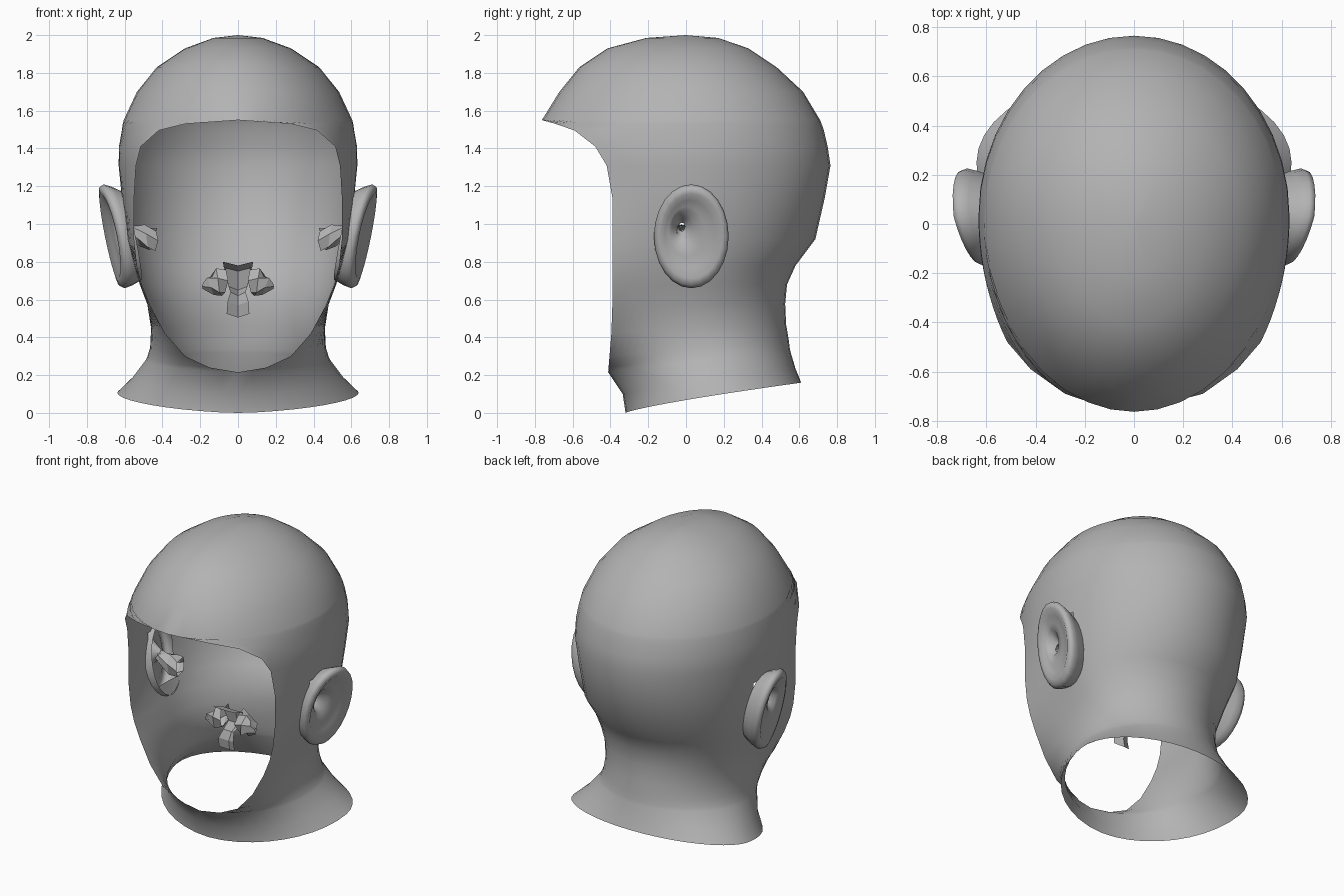
import bpy, bmesh, math, random
from mathutils import Vector

random.seed(4)
if "Cube" in bpy.data.objects:
    bpy.data.objects.remove(bpy.data.objects["Cube"], do_unlink=True)


def make_material(name, rgb):
    mat = bpy.data.materials.new(name)
    mat.use_nodes = True
    colour = (*rgb, 1.0)
    mat.diffuse_color = colour
    mat.node_tree.nodes["Principled BSDF"].inputs["Base Color"].default_value = colour
    return mat


GREY = make_material("matte grey", (0.45, 0.45, 0.45))


def loft(name, rings, closed, smooth, drop=None):
    """Skin a surface over rings with equal point counts; drop removes faces by rule."""
    bm = bmesh.new()
    rows = [[bm.verts.new(p) for p in ring] for ring in rings]
    for low, high in zip(rows, rows[1:]):
        count = len(low)
        for i in range(count if closed else count - 1):
            j = (i + 1) % count
            bm.faces.new((low[i], low[j], high[j], high[i]))
    if drop:
        doomed = [f for f in bm.faces if drop(f.calc_center_median())]
        bmesh.ops.delete(bm, geom=doomed, context="FACES")
    bmesh.ops.remove_doubles(bm, verts=bm.verts, dist=0.0015)
    bmesh.ops.recalc_face_normals(bm, faces=bm.faces)
    for face in bm.faces:
        face.smooth = smooth
    mesh = bpy.data.meshes.new(name)
    bm.to_mesh(mesh)
    bm.free()
    mesh.materials.append(GREY)
    obj = bpy.data.objects.new(name, mesh)
    bpy.context.collection.objects.link(obj)
    return obj


# Head shell: height, half width, widest y, back y, front y, half width of face opening
SECTIONS = [
    (0, .64, .25, .61, -.32, 0),
    (.1, .56, .18, .58, -.335, 0),
    (.215, .49, .11, .555, -.412, 0),
    (.24, .48, .1, .55, -.41, .15),
    (.3, .465, .08, .545, -.405, .28),
    (.42, .46, .05, .53, -.395, .385),
    (.57, .48, .03, .525, -.39, .465),
    (.68, .52, .03, .535, -.39, .51),
    (.78, .55, .03, .58, -.39, .535),
    (.92, .59, .03, .685, -.39, .55),
    (1.14, .615, .03, .735, -.39, .55),
    (1.31, .632, .03, .765, -.42, .54),
    (1.41, .63, .03, .75, -.48, .515),
    (1.495, .615, .03, .73, -.59, .42),
    (1.53, .61, .02, .718, -.69, .28),
    (1.55, .605, .02, .71, -.763, 0),
    (1.7, .535, .02, .62, -.67, 0),
    (1.83, .43, .01, .48, -.565, 0),
    (1.93, .28, 0, .33, -.415, 0),
    (1.985, .13, 0, .17, -.21, 0),
    (2, .001, 0, 0, 0, 0),
]
STEPS = 10


def head_ring(z, width, mid, back, front, opening):
    limit = math.acos(min(opening / width, .98))
    half = []
    for i in range(STEPS):
        t = limit * (1 - i / STEPS)
        half.append((width * math.cos(t), mid - (mid - front) * math.sin(t) / math.sin(limit)))
    for i in range(STEPS + 1):
        t = math.pi / 2 * i / STEPS
        half.append((width * math.cos(t), mid + (back - mid) * math.sin(t)))
    outline = half + [(-x, y) for x, y in reversed(half[:-1])]
    # The neck rises towards the nape
    tilt = .16 * max(0, 1 - z / .6)
    depth = max(back - front, .001)
    return [(x, y, z + tilt * max(0, (y - front) / depth) ** .8) for x, y in outline]


def behind_ear(c):
    return abs(c.x) > .45 and ((c.y - .03) / .14) ** 2 + ((c.z - .94) / .2) ** 2 < 1


loft("head_shell", [head_ring(*s) for s in SECTIONS], False, True, behind_ear)

# Ears: scale of the outline, outward height, pull towards the concha
EAR_PROFILE = [
    (.84, -.03, 0), (.95, .03, 0), (1, .07, 0), (.95, .095, 0), (.82, .1, 0),
    (.66, .075, .2), (.48, .065, .5), (.3, .05, .9), (.16, .0, 1), (.08, -.03, 1),
]


def ear_ring(side, scale, height, pull):
    ring = []
    for i in range(24):
        t = math.tau * i / 24
        y = .028 + .198 * scale * math.cos(t) - .05 * pull
        z = .935 + .275 * scale * math.sin(t) + .05 * pull
        # Flatter at the front edge, where the ear blends into the cheek
        lift = height * (1 - .3 * max(0, -math.cos(t)) * scale)
        x = .585 + .2 * (z - .935) + .12 * (y - .028) + lift
        ring.append((side * x, y, z))
    return ring


def crumpled_tube(name, start, end, radii, sides, wobble, side):
    """Faceted irregular funnel running along x, mirrored by side."""
    start, end = Vector(start), Vector(end)
    random.seed(7)
    rings = []
    for k, radius in enumerate(radii):
        centre = start.lerp(end, k / (len(radii) - 1))
        ring = []
        for i in range(sides):
            t = math.tau * i / sides + .4 * k
            r = radius * random.uniform(.75, 1.2)
            ring.append((side * (centre.x + random.uniform(-wobble, wobble)),
                         centre.y + r * math.cos(t), centre.z + r * math.sin(t)))
        rings.append(ring)
    return loft(name, rings, True, False)


for side, label in ((1, "left"), (-1, "right")):
    loft(label + "_ear", [ear_ring(side, *p) for p in EAR_PROFILE], True, True)
    crumpled_tube(label + "_ear_canal", (.59, -.02, .96), (.43, .0, .92),
                  (.04, .055, .075, .06), 6, .02, side)
    # Nostril passages inside the head
    crumpled_tube(label + "_nostril", (.19, -.07, .67), (.06, -.05, .71),
                  (.02, .05, .08, .07), 6, .02, side)

# Curled strip joining the two nostrils: height, y, half width
STRIP = [(.79, -.12, .08), (.76, -.03, .075), (.66, .0, .05),
         (.63, -.07, .04), (.58, -.1, .055), (.515, -.09, .06)]
loft("nasal_strip",
     [[(-w, y - .03, z + .01), (0, y, z - .01), (w, y - .03, z + .01)] for z, y, w in STRIP],
     False, False)
